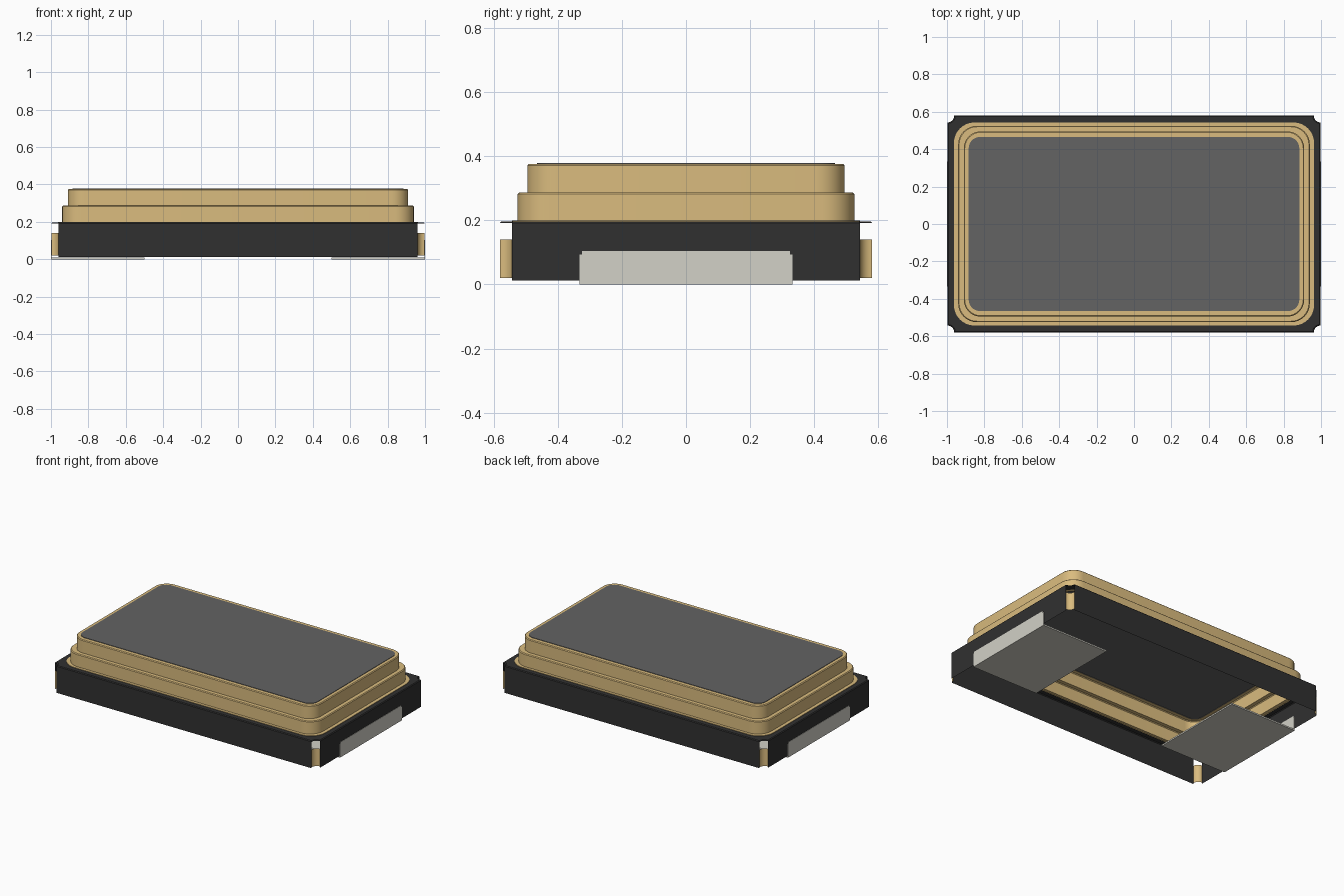
import bpy
import bmesh
from math import cos, sin, pi

cube = bpy.data.objects.get("Cube")
if cube:
    bpy.data.objects.remove(cube, do_unlink=True)

N = 8  # segments per corner
CORNERS = [(1, 1), (-1, 1), (-1, -1), (1, -1)]
parts = []


def material(name, rgb):
    m = bpy.data.materials.new(name)
    m.use_nodes = True
    m.diffuse_color = (*rgb, 1)
    m.node_tree.nodes["Principled BSDF"].inputs["Base Color"].default_value = (*rgb, 1)
    return m


GOLD = material("gold plating", (0.70, 0.50, 0.21))
BLACK = material("black ceramic", (0.03, 0.03, 0.03))
GREY = material("dark grey lid", (0.126, 0.126, 0.126))
SILVER = material("silver pad", (0.645, 0.635, 0.57))


def contour(a, b, r, z, notched=False):
    """Rectangle of half sizes a, b with rounded or notched corners."""
    pts = []
    for q, (sx, sy) in enumerate(CORNERS):
        for i in range(N + 1):
            t = i / N * pi / 2
            ang = q * pi / 2 + (3 * pi / 2 - t if notched else t)
            inset = 0 if notched else r
            pts.append((sx * (a - inset) + r * cos(ang),
                        sy * (b - inset) + r * sin(ang), z))
    return pts


def finish(bm, name, mat):
    bmesh.ops.recalc_face_normals(bm, faces=bm.faces)
    me = bpy.data.meshes.new(name)
    bm.to_mesh(me)
    bm.free()
    me.materials.append(mat)
    ob = bpy.data.objects.new(name, me)
    bpy.context.collection.objects.link(ob)
    parts.append(ob)
    return ob


def loft(name, mat, loops, keep=lambda level, i: True, cap=False):
    """Skin a stack of contours; keep() can leave faces open."""
    bm = bmesh.new()
    rings = [[bm.verts.new(p) for p in loop] for loop in loops]
    for level, (lo, hi) in enumerate(zip(rings, rings[1:])):
        n = len(lo)
        for i in range(n):
            if keep(level, i):
                j = (i + 1) % n
                bm.faces.new((lo[i], lo[j], hi[j], hi[i]))
    if cap:
        bm.faces.new(rings[-1])
    return finish(bm, name, mat)


def box(name, mat, x0, x1, y, z0, z1):
    bm = bmesh.new()
    bmesh.ops.create_cube(bm, size=1)
    for v in bm.verts:
        v.co = ((x0 + x1) / 2 + v.co.x * (x1 - x0), v.co.y * 2 * y,
                (z0 + z1) / 2 + v.co.z * (z1 - z0))
    return finish(bm, name, mat)


# Hollow body: four straight walls with open corner notches, and a top rim
A, B, R = 0.998, 0.58, 0.037
loft("body_shell", BLACK,
     [contour(A, B, R, 0.012, True), contour(A, B, R, 0.192, True),
      contour(A - 0.005, B - 0.005, R, 0.197, True),
      contour(0.963, 0.543, 0.11, 0.197)],
     keep=lambda level, i: level > 0 or i % (N + 1) == N)

# Stepped gold frame: flange, lower tier and upper tier
loft("gold_frame", GOLD,
     [contour(0.963, 0.543, 0.11, 0.197),
      contour(0.963, 0.543, 0.11, 0.2),
      contour(0.94, 0.525, 0.1, 0.2),
      contour(0.94, 0.525, 0.1, 0.282),
      contour(0.935, 0.52, 0.095, 0.287),
      contour(0.91, 0.495, 0.09, 0.287),
      contour(0.91, 0.495, 0.09, 0.371),
      contour(0.905, 0.49, 0.085, 0.376),
      contour(0.884, 0.465, 0.06, 0.376)])

# Lid panel
loft("lid", GREY,
     [contour(0.884, 0.465, 0.06, 0.376), contour(0.884, 0.465, 0.06, 0.379)],
     cap=True)

# Gold lining in each corner notch
loft("corner_contacts", GOLD,
     [contour(A, B, R, 0.02, True), contour(A, B, R, 0.14, True)],
     keep=lambda level, i: i % (N + 1) != N)

# Silver pads folded from the underside up each end
for side, s in (("left", 1), ("right", -1)):
    box(side + "_bottom_pad", SILVER, *sorted((s * 0.5, s)), 0.333, 0, 0.01)
    box(side + "_end_pad", SILVER, *sorted((s * 0.996, s)), 0.333, 0.01, 0.093)
    box(side + "_end_pad_tip", SILVER, *sorted((s * 0.996, s)), 0.325, 0.093, 0.104)

bpy.ops.object.select_all(action="DESELECT")
for ob in parts:
    ob.select_set(True)
bpy.context.view_layer.objects.active = parts[0]
bpy.ops.object.shade_smooth_by_angle()
